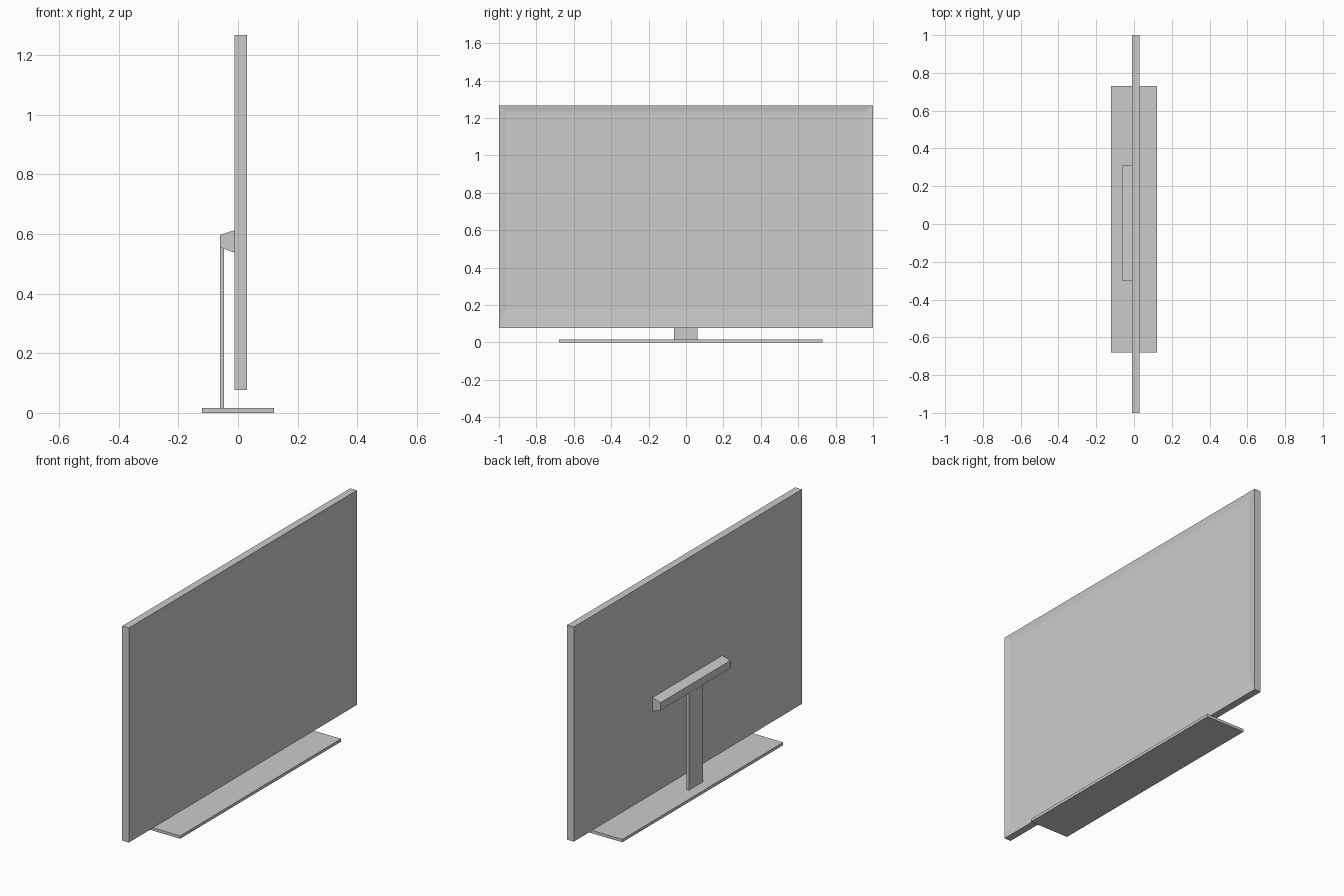
import bpy, bmesh

if "Cube" in bpy.data.objects:
    bpy.data.objects.remove(bpy.data.objects["Cube"])


def finish(name, bm):
    bmesh.ops.recalc_face_normals(bm, faces=bm.faces)
    mesh = bpy.data.meshes.new(name)
    bm.to_mesh(mesh)
    bm.free()
    obj = bpy.data.objects.new(name, mesh)
    bpy.context.collection.objects.link(obj)
    return obj


def box_bm(x, y, z):
    """Box filling the given (low, high) ranges."""
    bm = bmesh.new()
    bmesh.ops.create_cube(bm, size=1)
    for v in bm.verts:
        v.co = [r[0] if c < 0 else r[1] for c, r in zip(v.co, (x, y, z))]
    return bm


def extrude_y(name, profile, y0, y1):
    """Extrude an (x, z) profile along y."""
    bm = bmesh.new()
    face = bm.faces.new([bm.verts.new((x, y0, z)) for x, z in profile])
    new = bmesh.ops.extrude_face_region(bm, geom=[face])["geom"]
    verts = [g for g in new if isinstance(g, bmesh.types.BMVert)]
    bmesh.ops.translate(bm, verts=verts, vec=(0, y1 - y0, 0))
    # keep the starting cap so the solid is closed
    if len(bm.faces) == len(profile) + 1:
        bm.faces.new([v for v in bm.verts if abs(v.co.y - y0) < 1e-6])
    return finish(name, bm)


# Display panel: the front is inset and pushed in to form a sloping bezel
bm = box_bm((-0.011, 0.03), (-1, 1), (0.077, 1.268))
bm.normal_update()
front = max(bm.faces, key=lambda f: f.normal.x)
bmesh.ops.inset_region(bm, faces=[front], thickness=0.02)
for v in front.verts:
    v.co = (0.024,
            -0.962 if v.co.y < 0 else 0.952,
            0.182 if v.co.z < 0.6 else 1.234)
finish("display_panel", bm)

# Rear mounting bracket, deeper where it meets the panel
extrude_y("rear_bracket",
          [(-0.06, 0.555), (-0.011, 0.537), (-0.011, 0.613), (-0.06, 0.597)],
          -0.303, 0.309)

# Stand post and base plate
finish("stand_post", box_bm((-0.06, -0.047), (-0.063, 0.061), (0.016, 0.554)))
finish("base_plate", box_bm((-0.121, 0.121), (-0.68, 0.731), (0, 0.016)))
